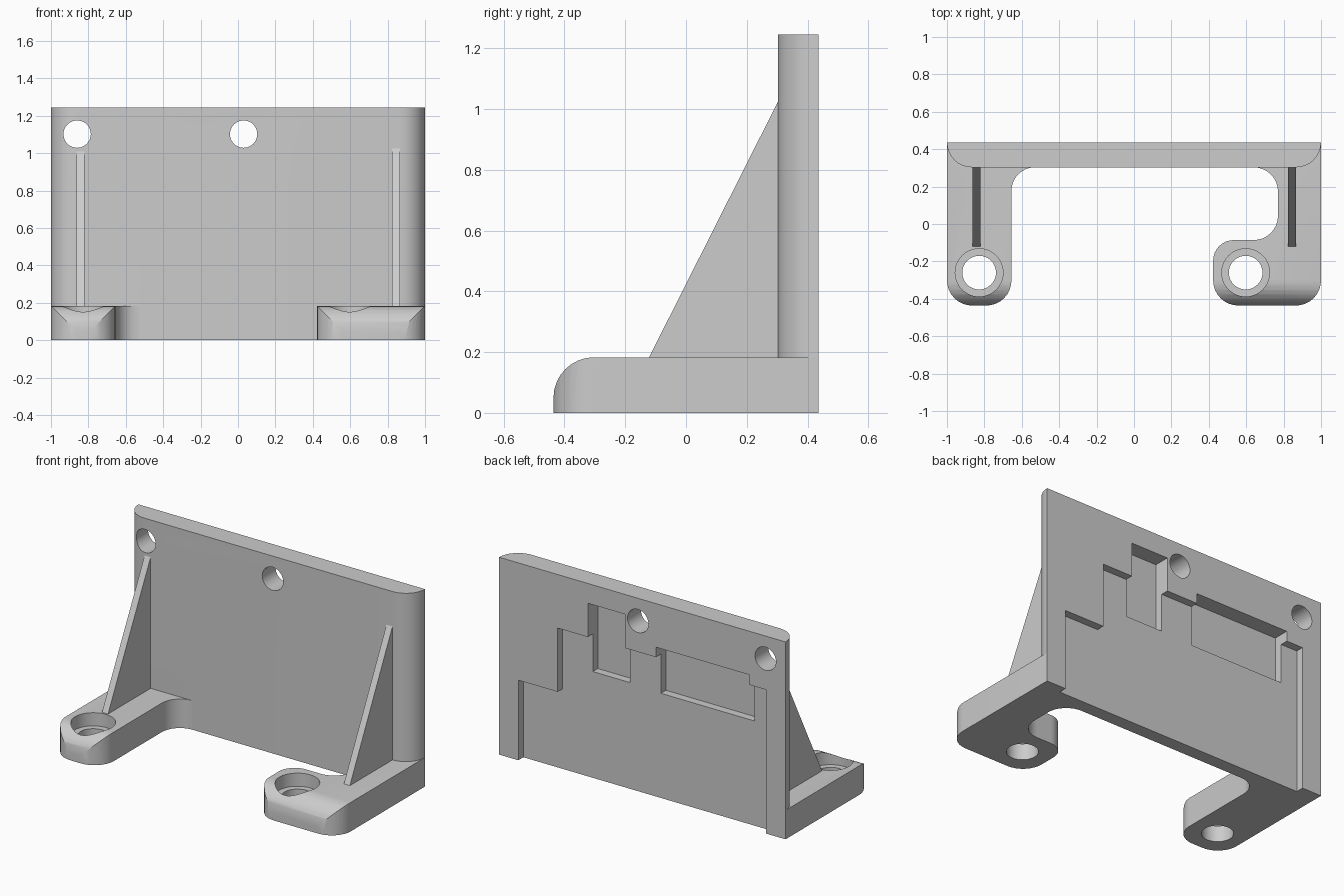
import bpy, bmesh, math
from mathutils import Vector

cube = bpy.data.objects.get("Cube")
if cube:
    bpy.data.objects.remove(cube, do_unlink=True)

grey = bpy.data.materials.new("plain_grey")
grey.use_nodes = True
COLOUR = (0.604, 0.604, 0.604, 1)
grey.diffuse_color = COLOUR
grey.node_tree.nodes["Principled BSDF"].inputs["Base Color"].default_value = COLOUR

BACK, FACE, FRONT = 0.436, 0.303, -0.436
HEIGHT, FOOT_TOP = 1.245, 0.183


def rounded(corners, steps=8):
    """Outline from (x, y, radius) corners, with arcs where radius > 0."""
    out = []
    for i, (x, y, r) in enumerate(corners):
        p = Vector((x, y))
        a = (Vector(corners[i - 1][:2]) - p).normalized()
        b = (Vector(corners[(i + 1) % len(corners)][:2]) - p).normalized()
        for k in range(steps + 1 if r else 1):
            t = k / steps * math.pi / 2
            out.append(p + a * r * (1 - math.sin(t)) + b * r * (1 - math.cos(t)))
    # Drop points where an arc ends exactly on a corner
    return [p for i, p in enumerate(out) if (p - out[i - 1]).length > 1e-4]


def circle(x, y, r, n=40):
    return [(x + r * math.cos(k * math.tau / n), y + r * math.sin(k * math.tau / n))
            for k in range(n)]


def prism(name, outline, axis, start, end):
    """Extrude a flat outline along the given axis."""
    place = {"x": lambda u, v, w: (w, u, v),
             "y": lambda u, v, w: (u, w, v),
             "z": lambda u, v, w: (u, v, w)}[axis]
    bm = bmesh.new()
    low = [bm.verts.new(place(u, v, start)) for u, v in outline]
    high = [bm.verts.new(place(u, v, end)) for u, v in outline]
    bm.faces.new(low)
    bm.faces.new(high)
    n = len(low)
    for i in range(n):
        j = (i + 1) % n
        bm.faces.new((low[i], low[j], high[j], high[i]))
    bmesh.ops.recalc_face_normals(bm, faces=bm.faces)
    mesh = bpy.data.meshes.new(name)
    bm.to_mesh(mesh)
    bm.free()
    mesh.materials.append(grey)
    obj = bpy.data.objects.new(name, mesh)
    bpy.context.collection.objects.link(obj)
    return obj


def carve(obj, cutter, operation="DIFFERENCE"):
    """Apply a boolean and discard the cutter."""
    cutter.hide_render = True
    mod = obj.modifiers.new("carve", "BOOLEAN")
    mod.operation, mod.solver, mod.object = operation, "EXACT", cutter
    bpy.context.view_layer.update()
    done = bpy.data.meshes.new_from_object(
        obj.evaluated_get(bpy.context.evaluated_depsgraph_get()))
    obj.modifiers.clear()
    obj.data = done
    bpy.data.objects.remove(cutter, do_unlink=True)


def finish(obj):
    bpy.ops.object.select_all(action="DESELECT")
    obj.select_set(True)
    bpy.context.view_layer.objects.active = obj
    bpy.ops.object.shade_smooth_by_angle(angle=math.radians(30))


# Upright plate with rounded front corners
R = BACK - FACE
plate_plan = [(-1, BACK, 0), (-1, FACE, R), (1, FACE, R), (1, BACK, 0)]
plate = prism("back_plate", rounded(plate_plan), "z", 0, HEIGHT)

# Stepped shallow recess in the back, open at the bottom
recess = [(0.865, -0.1), (0.865, 0.505), (0.59, 0.505), (0.59, 0.907),
          (0.38, 0.907), (0.38, 1.12), (0.122, 1.12), (0.122, 0.907),
          (-0.095, 0.907), (-0.095, 0.97), (-0.75, 0.97), (-0.75, 0.907),
          (-0.865, 0.907), (-0.865, -0.1)]
carve(plate, prism("recess_cutter", recess, "y", BACK - 0.05, BACK + 0.1))

# Two deeper pockets inside the recess
for x0, x1, z0, z1 in ((0.122, 0.38, 0.67, 1.12), (-0.75, -0.095, 0.66, 0.97)):
    box = [(x0, z0), (x1, z0), (x1, z1), (x0, z1)]
    carve(plate, prism("pocket_cutter", box, "y", BACK - 0.1, BACK + 0.1))

# Mounting holes through the plate
for x in (-0.86, 0.03):
    carve(plate, prism("hole_cutter", circle(x, 1.102, 0.073), "y", 0, 1))
finish(plate)

# Feet: plan outline trimmed by a side profile with a rounded front top edge
INNER = FACE + 0.01
right_plan = [(-1, BACK, 0), (-1, FRONT, 0.135), (-0.655, FRONT, 0.135),
              (-0.655, FACE, 0.125), (-0.53, FACE, 0), (-0.53, INNER, 0),
              (-0.88, INNER, 0), (-0.88, BACK, 0)]
left_plan = [(1, BACK, 0), (1, FRONT, 0.135), (0.423, FRONT, 0.135),
             (0.423, -0.086, 0.11), (0.77, -0.086, 0.13), (0.77, FACE, 0.13),
             (0.64, FACE, 0), (0.64, INNER, 0), (0.88, INNER, 0), (0.88, BACK, 0)]
side = rounded([(FRONT, -0.1, 0), (FRONT, FOOT_TOP, 0.133), (0.6, FOOT_TOP, 0), (0.6, -0.1, 0)])

for name, plan, hole_x in (("right_foot", right_plan, -0.828), ("left_foot", left_plan, 0.597)):
    foot = prism(name, rounded(plan), "z", 0, 0.3)
    carve(foot, prism("side_cutter", side, "x", -1.2, 1.2), "INTERSECT")
    # Counterbored screw hole
    carve(foot, prism("bore_cutter", circle(hole_x, -0.26, 0.128), "z", 0.1, 0.4))
    carve(foot, prism("screw_cutter", circle(hole_x, -0.26, 0.09), "z", -0.1, 0.4))
    finish(foot)

# Thin triangular ribs bracing the plate
for name, x, top in (("right_rib", -0.843, 1.01), ("left_rib", 0.845, 1.025)):
    tri = [(-0.123, FOOT_TOP - 0.003), (FACE + 0.01, FOOT_TOP - 0.003),
           (FACE + 0.01, top), (FACE, top)]
    prism(name, tri, "x", x - 0.021, x + 0.021)
